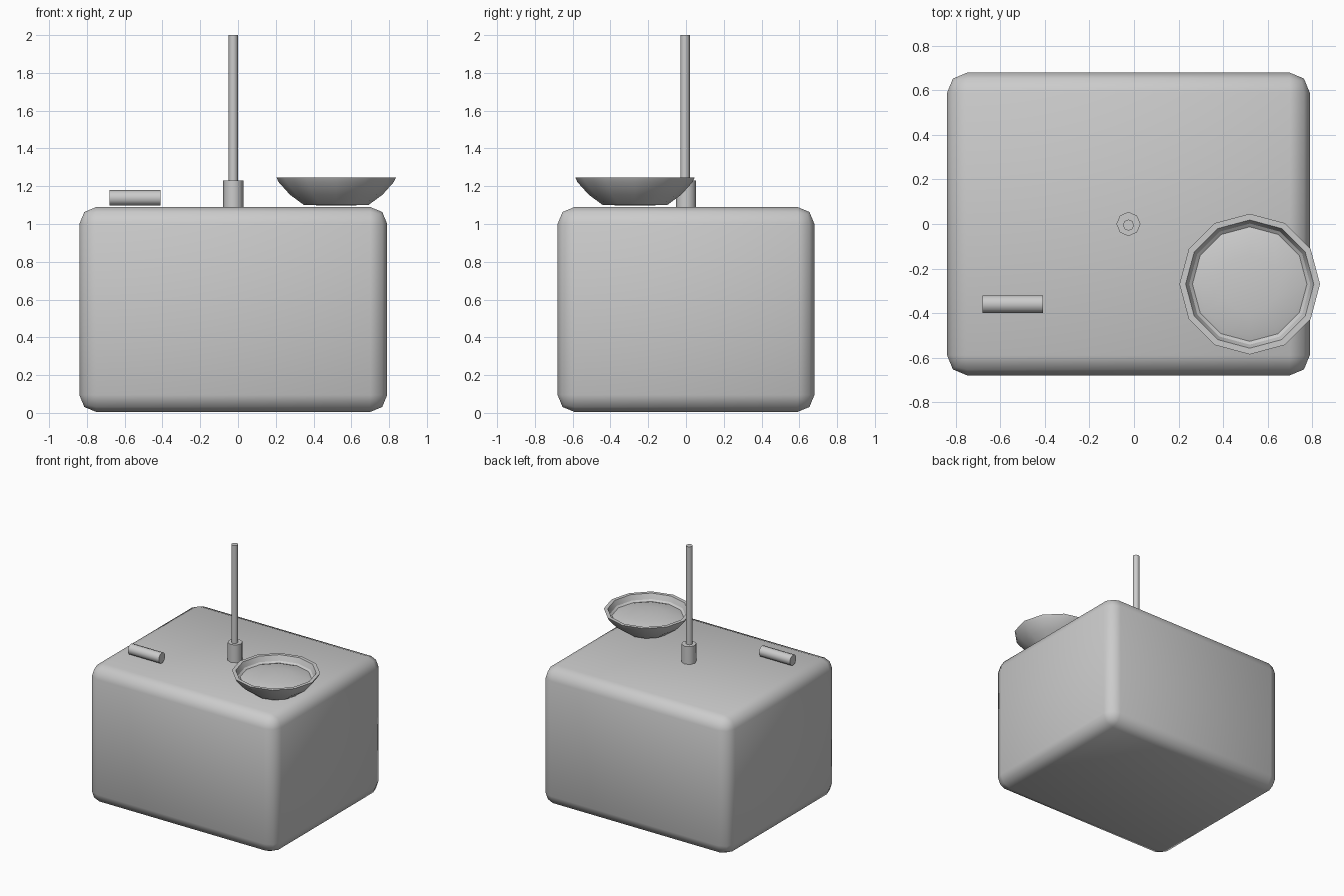
import bpy, bmesh
from math import cos, sin, pi

if "Cube" in bpy.data.objects:
    bpy.data.objects.remove(bpy.data.objects["Cube"])


def finish(name, bm, smooth_angle=None):
    bmesh.ops.recalc_face_normals(bm, faces=bm.faces)
    mesh = bpy.data.meshes.new(name)
    bm.to_mesh(mesh)
    bm.free()
    ob = bpy.data.objects.new(name, mesh)
    bpy.context.collection.objects.link(ob)
    bpy.ops.object.select_all(action='DESELECT')
    ob.select_set(True)
    bpy.context.view_layer.objects.active = ob
    if smooth_angle is None:
        bpy.ops.object.shade_smooth()
    else:
        bpy.ops.object.shade_smooth_by_angle(angle=smooth_angle)
    return ob


def lathe(name, profile, sides, location, angle):
    """Revolve (radius, z) points; zero radius makes a single pole vertex."""
    bm = bmesh.new()
    rings = []
    for r, z in profile:
        n = sides if r > 0 else 1
        rings.append([bm.verts.new((r * cos(2 * pi * i / sides),
                                    r * sin(2 * pi * i / sides), z)) for i in range(n)])
    for a, b in zip(rings, rings[1:]):
        for i in range(sides):
            j = (i + 1) % sides
            quad = [a[i % len(a)], a[j % len(a)], b[j % len(b)], b[i % len(b)]]
            bm.faces.new(list(dict.fromkeys(quad)))
    ob = finish(name, bm, angle)
    ob.location = location
    return ob


def rod(name, radius, length, sides, location, rotation=(0, 0, 0)):
    profile = [(0, -length / 2), (radius, -length / 2), (radius, length / 2), (0, length / 2)]
    ob = lathe(name, profile, sides, location, pi / 3)
    ob.rotation_euler = rotation
    return ob


# rounded block
bm = bmesh.new()
bmesh.ops.create_cube(bm, size=1)
bmesh.ops.scale(bm, vec=(1.63, 1.36, 1.085), verts=bm.verts)
bmesh.ops.translate(bm, vec=(-0.025, 0, 0.5475), verts=bm.verts)
bmesh.ops.bevel(bm, geom=bm.edges[:], offset=0.09, segments=2, profile=0.5, affect='EDGES')
finish("block", bm)

# upright pole in its socket
rod("socket", 0.054, 0.15, 8, (-0.025, 0, 1.155))
rod("pole", 0.025, 0.92, 8, (-0.025, -0.005, 1.54))

# small bar lying on top
rod("bar", 0.041, 0.27, 10, (-0.545, -0.36, 1.138), (0, pi / 2, 0))

# shallow bowl and its contents
centre = (0.52, -0.27, 0)
lathe("bowl", [(0, 1.098), (0.17, 1.10), (0.245, 1.155), (0.305, 1.222), (0.316, 1.245),
               (0.288, 1.245), (0.272, 1.205), (0.2, 1.15), (0, 1.13)], 12, centre, pi / 6)
lathe("bowl_contents", [(0, 1.222), (0.13, 1.215), (0.23, 1.203), (0.268, 1.19),
                        (0.2, 1.155), (0, 1.14)], 12, centre, pi / 4)
